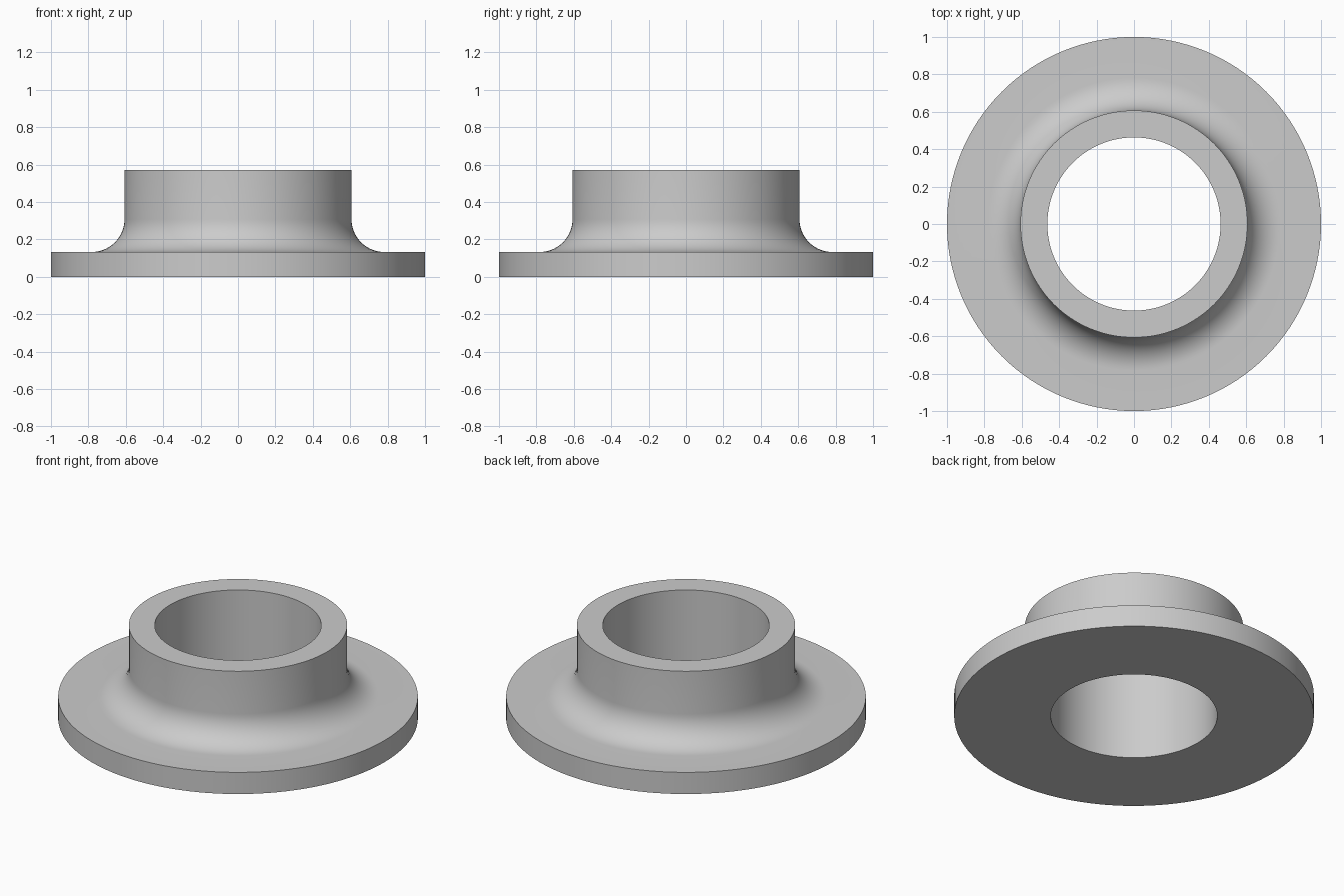
import bpy, bmesh, math

cube = bpy.data.objects.get("Cube")
if cube:
    bpy.data.objects.remove(cube, do_unlink=True)

BORE, NECK, RIM = 0.463, 0.607, 1.0
FLANGE_TOP, HEIGHT, FILLET = 0.133, 0.57, 0.175
SEGMENTS, FILLET_STEPS = 128, 14

# Plain grey material
grey = bpy.data.materials.new("plain grey")
grey.use_nodes = True
colour = (0.6, 0.6, 0.6, 1)
grey.diffuse_color = colour
grey.node_tree.nodes["Principled BSDF"].inputs["Base Color"].default_value = colour

# Cross-section: bore, flange, concave fillet, neck
profile = [(BORE, 0), (RIM, 0), (RIM, FLANGE_TOP)]
for i in range(FILLET_STEPS + 1):
    a = math.pi / 2 * i / FILLET_STEPS
    profile.append((NECK + FILLET * (1 - math.sin(a)),
                    FLANGE_TOP + FILLET * (1 - math.cos(a))))
profile += [(NECK, HEIGHT), (BORE, HEIGHT)]

# Revolve the closed cross-section about the vertical axis
bm = bmesh.new()
verts = [bm.verts.new((r, 0, z)) for r, z in profile]
edges = [bm.edges.new((v, verts[(i + 1) % len(verts)])) for i, v in enumerate(verts)]
bmesh.ops.spin(bm, geom=verts + edges, cent=(0, 0, 0), axis=(0, 0, 1),
               angle=math.tau, steps=SEGMENTS, use_merge=False)
bmesh.ops.remove_doubles(bm, verts=bm.verts, dist=0.0005)
bmesh.ops.recalc_face_normals(bm, faces=bm.faces)
mesh = bpy.data.meshes.new("flanged_collar")
bm.to_mesh(mesh)
bm.free()
mesh.materials.append(grey)

collar = bpy.data.objects.new("flanged_collar", mesh)
bpy.context.collection.objects.link(collar)
bpy.ops.object.select_all(action='DESELECT')
collar.select_set(True)
bpy.context.view_layer.objects.active = collar
bpy.ops.object.shade_smooth_by_angle(angle=math.radians(30))
